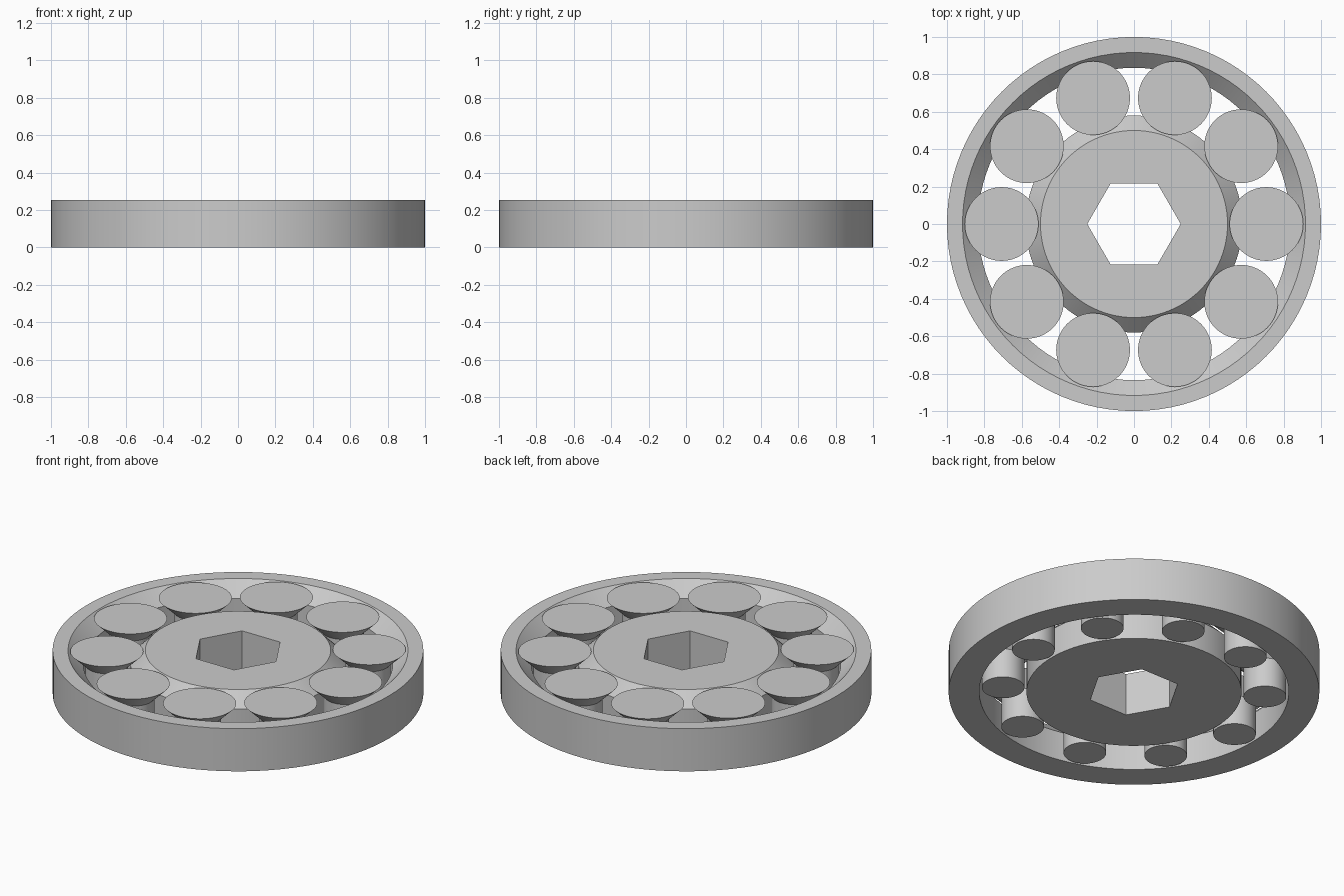
import bpy, bmesh, math

HEIGHT = 0.254
STEP = 0.174         # height where the straight walls turn into the taper
SIDES = 96
ROLLERS = 10
ROLLER_ORBIT = 0.708

if "Cube" in bpy.data.objects:
    bpy.data.objects.remove(bpy.data.objects["Cube"], do_unlink=True)

grey = bpy.data.materials.new("plain grey")
grey.use_nodes = True
COLOUR = (0.6, 0.6, 0.6, 1)
grey.diffuse_color = COLOUR
grey.node_tree.nodes["Principled BSDF"].inputs["Base Color"].default_value = COLOUR


def circle(angle):
    return 1.0


def hexagon(angle):
    """Radius factor of a unit hexagon with a corner on +x."""
    sector = math.pi / 3
    return math.cos(sector / 2) / math.cos(angle % sector - sector / 2)


def lathe(name, profile, closed, sides=SIDES, location=(0, 0, 0)):
    """Spin (radius, z, outline) points; closed joins last to first, else caps."""
    bm = bmesh.new()
    rings = []
    for radius, z, outline in profile:
        ring = []
        for i in range(sides):
            a = math.tau * i / sides
            r = radius * outline(a)
            ring.append(bm.verts.new((r * math.cos(a), r * math.sin(a), z)))
        rings.append(ring)
    pairs = list(zip(rings, rings[1:]))
    if closed:
        pairs.append((rings[-1], rings[0]))
    else:
        bm.faces.new(rings[0])
        bm.faces.new(rings[-1])
    for low, high in pairs:
        for i in range(sides):
            j = (i + 1) % sides
            bm.faces.new((low[i], low[j], high[j], high[i]))
    bmesh.ops.recalc_face_normals(bm, faces=bm.faces)
    mesh = bpy.data.meshes.new(name)
    bm.to_mesh(mesh)
    bm.free()
    mesh.materials.append(grey)
    obj = bpy.data.objects.new(name, mesh)
    obj.location = location
    bpy.context.collection.objects.link(obj)
    bpy.ops.object.select_all(action='DESELECT')
    obj.select_set(True)
    bpy.context.view_layer.objects.active = obj
    bpy.ops.object.shade_smooth_by_angle(angle=math.radians(25))
    return obj


# Outer race: straight outside, inside flares open at the top
lathe("outer_race", [(1.0, 0, circle), (1.0, HEIGHT, circle), (0.917, HEIGHT, circle),
                     (0.835, STEP, circle), (0.835, 0, circle)], True)

# Inner race: narrows at the top, hexagonal bore through the middle
lathe("inner_race", [(0.58, 0, circle), (0.58, STEP, circle), (0.5, HEIGHT, circle),
                     (0.25, HEIGHT, hexagon), (0.25, 0, hexagon)], True)

# Rollers: cylindrical stem with a flared head
for k in range(ROLLERS):
    a = math.tau * k / ROLLERS
    lathe(f"roller_{k + 1}", [(0.115, 0, circle), (0.115, STEP, circle), (0.197, HEIGHT, circle)],
          False, 64, (ROLLER_ORBIT * math.cos(a), ROLLER_ORBIT * math.sin(a), 0))
